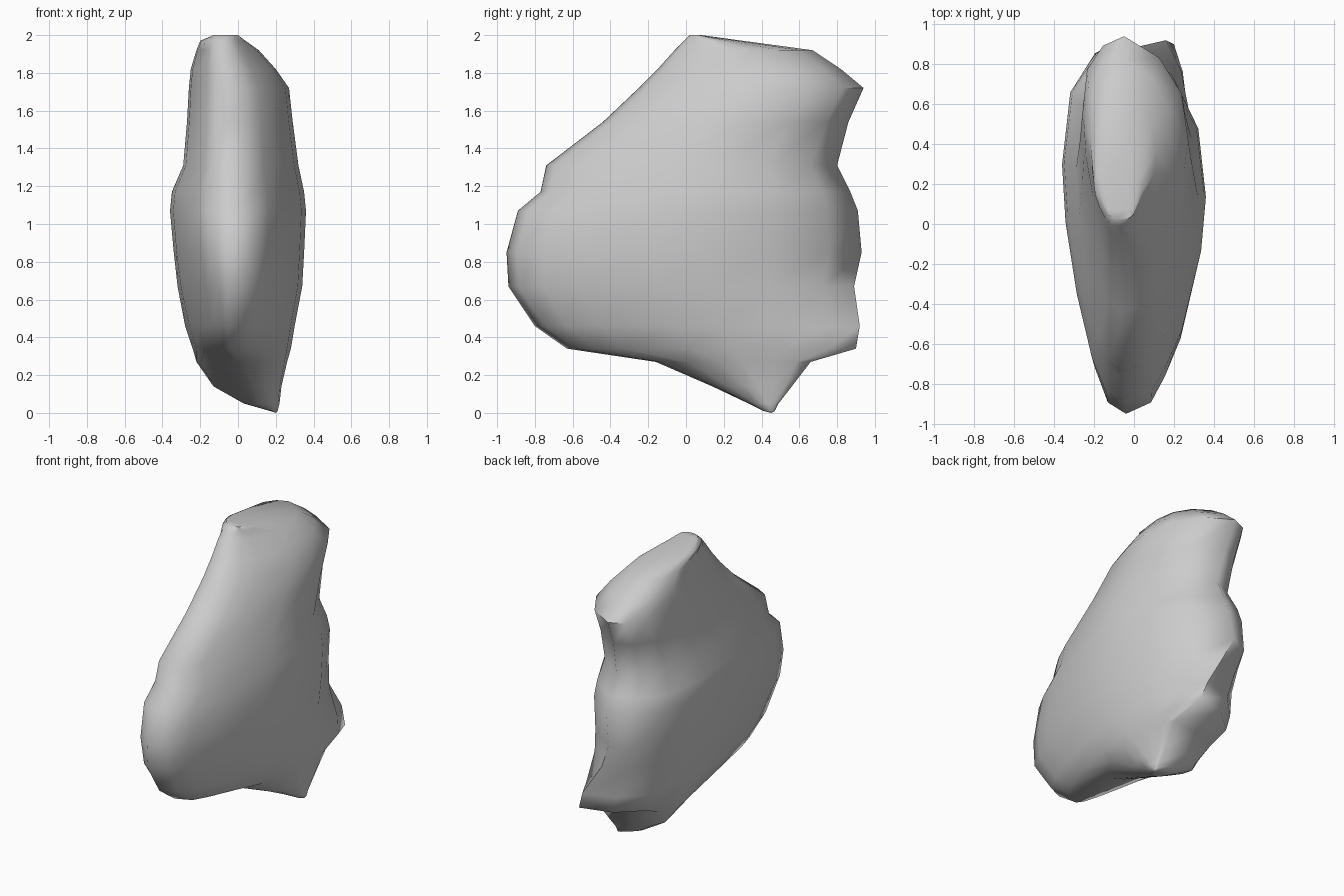
import bpy
import bmesh
import math

# Remove the default cube if present
default_cube = bpy.data.objects.get("Cube")
if default_cube:
    bpy.data.objects.remove(default_cube, do_unlink=True)

# Single stone colour
stone_grey = bpy.data.materials.new("stone grey")
stone_grey.use_nodes = True
colour = (0.6, 0.6, 0.6, 1.0)
stone_grey.diffuse_color = colour
stone_grey.node_tree.nodes["Principled BSDF"].inputs["Base Color"].default_value = colour

# Horizontal slices of the boulder, from the keel to the crest:
# height, front y, back y, right x, left x, front ridge x, back ridge x
slices = [
    (.01, .41, .47, .17, .21, .18, .2),
    (.05, .33, .49, .03, .22, .1, .2),
    (.14, .14, .56, -.13, .23, .08, .21),
    (.27, -.16, .66, -.22, .26, .04, .22),
    (.34, -.63, .9, -.24, .28, -.05, .2),
    (.46, -.8, .92, -.28, .3, -.05, .16),
    (.67, -.94, .89, -.32, .34, -.04, .03),
    (.85, -.95, .93, -.34, .35, -.04, -.05),
    (1.07, -.89, .91, -.36, .36, -.04, -.02),
    (1.17, -.77, .87, -.35, .35, -.04, -.02),
    (1.31, -.74, .8, -.29, .32, -.05, -.02),
    (1.54, -.44, .86, -.27, .29, -.05, -.04),
    (1.72, -.25, .94, -.26, .27, -.05, -.05),
    (1.82, -.15, .82, -.25, .2, -.06, -.06),
    (1.92, -.06, .67, -.22, .11, -.08, -.08),
    (1.97, -.01, .3, -.2, .04, -.08, -.08),
    (2, .02, .08, -.13, 0, -.07, -.07),
]

# Flank shapes: (distance from front to back, share of the full width)
left_flank = [(.03, .32), (.12, .53), (.3, .77), (.5, .95), (.66, 1), (.86, .88), (.96, .5)]
right_flank = [(.03, .32), (.1, .5), (.2, .7), (.42, .94), (.57, 1), (.76, .9), (.91, .55)]


def flank_point(row, station, is_left):
    """Point on one flank of a slice, blending from its ridge to full width."""
    height, front, back, right, left, front_ridge, back_ridge = row
    along, share = station
    ridge = front_ridge if along < .5 else back_ridge
    extent = left if is_left else right
    # The lower front of the right flank is cut away
    if not is_left and along < .5:
        share **= 1 + max(0, .9 - height)
    return (ridge + (extent - ridge) * share, front + (back - front) * along, height)


def slice_outline(row):
    """Closed outline: front ridge, one flank, back ridge, other flank."""
    outline = [flank_point(row, (0, 0), True)]
    outline += [flank_point(row, station, True) for station in right_flank]
    outline.append(flank_point(row, (1, 0), True))
    outline += [flank_point(row, station, False) for station in reversed(left_flank)]
    return outline


# Loft the slices into one skin
bm = bmesh.new()
rings = [[bm.verts.new(point) for point in slice_outline(row)] for row in slices]
count = len(rings[0])
for lower, upper in zip(rings, rings[1:]):
    for i in range(count):
        j = (i + 1) % count
        bm.faces.new((lower[i], lower[j], upper[j], upper[i]))

# Blunt keel tip and small flat crest
keel = bm.verts.new((.2, .45, 0))
for i in range(count):
    bm.faces.new((keel, rings[0][(i + 1) % count], rings[0][i]))
bm.faces.new(rings[-1])

bmesh.ops.recalc_face_normals(bm, faces=bm.faces)
mesh = bpy.data.meshes.new("boulder")
bm.to_mesh(mesh)
bm.free()
mesh.materials.append(stone_grey)

# Smooth boulder with only its hardest creases kept
boulder = bpy.data.objects.new("boulder", mesh)
bpy.context.collection.objects.link(boulder)
bpy.ops.object.select_all(action="DESELECT")
boulder.select_set(True)
bpy.context.view_layer.objects.active = boulder
bpy.ops.object.shade_smooth_by_angle(angle=math.radians(65))
